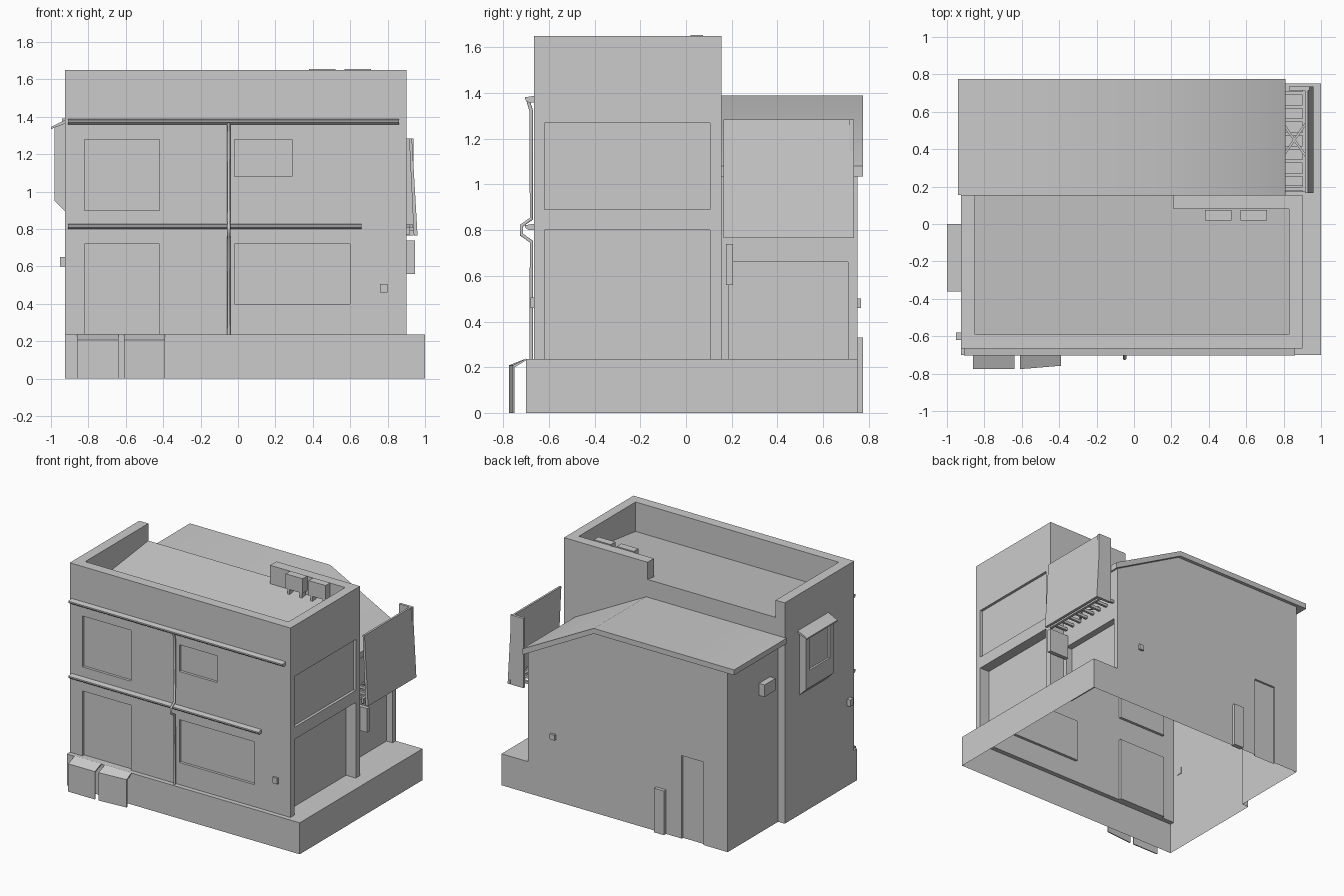
import bpy, bmesh
from mathutils import Vector

if "Cube" in bpy.data.objects:
    bpy.data.objects.remove(bpy.data.objects["Cube"])

grey = bpy.data.materials.new("plain_grey")
grey.use_nodes = True
COLOUR = (0.6, 0.6, 0.6, 1)
grey.diffuse_color = COLOUR
grey.node_tree.nodes["Principled BSDF"].inputs["Base Color"].default_value = COLOUR


def prism(name, outline, axis, a, b):
    """Extrude a 2D outline along an axis from a to b."""
    place = {"x": lambda p, t: (t, p[0], p[1]),
             "y": lambda p, t: (p[0], t, p[1]),
             "z": lambda p, t: (p[0], p[1], t)}[axis]
    bm = bmesh.new()
    low = [bm.verts.new(place(p, a)) for p in outline]
    high = [bm.verts.new(place(p, b)) for p in outline]
    bm.faces.new(low)
    bm.faces.new(high)
    n = len(outline)
    for i in range(n):
        j = (i + 1) % n
        bm.faces.new((low[i], low[j], high[j], high[i]))
    bmesh.ops.recalc_face_normals(bm, faces=bm.faces)
    mesh = bpy.data.meshes.new(name)
    bm.to_mesh(mesh)
    bm.free()
    mesh.materials.append(grey)
    obj = bpy.data.objects.new(name, mesh)
    bpy.context.collection.objects.link(obj)
    return obj


def box(name, x, y, z):
    return prism(name, [(x[0], y[0]), (x[1], y[0]), (x[1], y[1]), (x[0], y[1])], "z", *z)


def combine(target, tool, operation):
    """Apply a boolean and remove the tool."""
    mod = target.modifiers.new("bool", "BOOLEAN")
    mod.operation = operation
    mod.solver = "EXACT"
    mod.object = tool
    bpy.context.view_layer.objects.active = target
    bpy.ops.object.modifier_apply(modifier=mod.name)
    bpy.data.objects.remove(tool)


def cut(target, x, y, z):
    combine(target, box("cutter", x, y, z), "DIFFERENCE")


# Front block with roof terrace, windows and side recess
FRONT = -0.665
house = box("house_walls", (-0.925, 0.9), (FRONT, 0.155), (0, 1.65))


def floor_z(y):
    return 1.43 + 0.123 * (y + 0.59)


for x0, x1, y0, y1 in [(-0.85, 0.83, -0.59, 0.08), (-0.85, 0.21, 0.0, 0.3)]:
    trough = prism("cutter", [(y0, floor_z(y0)), (y1, floor_z(y1)), (y1, 1.8), (y0, 1.8)],
                   "x", x0, x1)
    combine(house, trough, "DIFFERENCE")
for x, z in [((-0.82, -0.42), (0.9, 1.28)), ((-0.02, 0.29), (1.08, 1.28)),
             ((-0.82, -0.42), (0.235, 0.72)), ((-0.02, 0.6), (0.4, 0.72))]:
    cut(house, x, (-0.8, FRONT + 0.02), z)
cut(house, (0.88, 1.1), (-0.62, 0.105), (0.89, 1.27))
cut(house, (0.82, 1.1), (-0.62, 0.105), (0.2, 0.8))

# Rear block with side recess and back door
rear = prism("rear_walls", [(-0.87, 0), (0.78, 0), (0.78, 1.07), (0.22, 1.36), (-0.87, 1.36)],
             "y", 0.1, 0.75)
cut(rear, (0.73, 1.0), (0.185, 0.71), (0.2, 0.66))
cut(rear, (-0.67, -0.49), (0.735, 0.9), (-0.1, 0.62))

# Plinth
plinth = prism("plinth", [(-0.925, -0.7), (1, -0.7), (1, 0.75), (0.7, 0.75), (0.7, 0.0),
                          (0.5, -0.6), (-0.925, -0.6)], "z", 0, 0.235)
combine(house, rear, "UNION")
combine(house, plinth, "UNION")

# Leave the shell open underneath
bm = bmesh.new()
bm.from_mesh(house.data)
under = [f for f in bm.faces if all(v.co.z < 0.001 for v in f.verts)]
bmesh.ops.delete(bm, geom=under, context="FACES")
bm.to_mesh(house.data)
bm.free()
house.data.materials.clear()
house.data.materials.append(grey)

# Rear roof, softly shaded over the ridge
roof = prism("rear_roof", [(-0.94, 1.39), (0.22, 1.39), (0.81, 1.08), (0.81, 1.035),
                           (0.22, 1.35), (-0.94, 1.35)], "y", 0.156, 0.775)
bpy.ops.object.select_all(action="DESELECT")
roof.select_set(True)
bpy.context.view_layer.objects.active = roof
bpy.ops.object.shade_smooth_by_angle()

# Gutters
for name, z, x1 in [("upper_gutter", 1.36, 0.86), ("lower_gutter", 0.8, 0.66)]:
    prism(name, [(FRONT, z), (-0.69, z), (-0.704, z + 0.012), (-0.704, z + 0.022),
                 (FRONT, z + 0.028)], "x", -0.91, x1)

# Downspout
curve = bpy.data.curves.new("downspout", "CURVE")
curve.dimensions = "3D"
curve.bevel_depth = 0.009
curve.bevel_resolution = 1
curve.use_fill_caps = True
path = [(-0.677, 0.235), (-0.677, 0.75), (-0.72, 0.78), (-0.72, 0.82), (-0.677, 0.85),
        (-0.677, 1.32), (-0.692, 1.37)]
spline = curve.splines.new("POLY")
spline.points.add(len(path) - 1)
for point, (y, z) in zip(spline.points, path):
    point.co = (-0.05, y, z, 1)
curve.materials.append(grey)
bpy.context.collection.objects.link(bpy.data.objects.new("downspout", curve))

# Ramp plates in front of the plinth
for i, (x0, x1, skew) in enumerate([(-0.86, -0.64, 0), (-0.61, -0.39, 0.018)]):
    ramp = prism(f"ramp_{i + 1}", [(-0.776, 0), (-0.768, 0), (-0.768, 0.2), (-0.7, 0.23),
                                   (-0.7, 0.238), (-0.776, 0.208)], "x", x0, x1)
    for v in ramp.data.vertices:
        if v.co.x > x1 - 0.01 and v.co.y < -0.72:
            v.co.y += skew

# Bay window with hood on the right side wall
bay = prism("bay_window", [(-0.92, 1.37), (-0.98, 1.345), (-0.98, 0.95), (-0.92, 0.89)],
            "y", -0.34, -0.02)
cut(bay, (-1.1, -0.965), (-0.3, -0.06), (1.08, 1.32))
prism("bay_hood", [(-0.92, 1.385), (-1.0, 1.345), (-1.0, 1.335), (-0.92, 1.365)],
      "y", -0.36, 0.0)

# Small wall boxes and vents
for name, x, y, z in [
        ("front_meter", (0.76, 0.8), (-0.68, -0.66), (0.46, 0.505)),
        ("side_vent", (-0.952, -0.92), (-0.62, -0.58), (0.6, 0.65)),
        ("rear_side_vent", (-0.915, -0.86), (0.25, 0.38), (1.03, 1.12)),
        ("back_meter", (0.55, 0.59), (0.745, 0.767), (0.46, 0.5)),
        ("back_cabinet", (-0.36, -0.28), (0.74, 0.775), (0, 0.33)),
        ("balcony_box", (0.78, 0.945), (0.175, 0.205), (0.56, 0.74))]:
    box(name, x, y, z)

# Terrace units with small feet
for i, x in enumerate((0.38, 0.57)):
    box(f"terrace_unit_{i + 1}", (x, x + 0.14), (0.02, 0.075), (1.545, 1.655))
    for dx in (0.01, 0.11):
        box(f"unit_foot_{i + 1}", (x + dx, x + dx + 0.02), (0.025, 0.07), (1.5, 1.55))

# Balcony screen, end panel and open deck
prism("balcony_screen", [(0.915, 1.285), (0.93, 1.285), (0.96, 0.765), (0.94, 0.765)],
      "y", 0.165, 0.735)
box("balcony_end_panel", (0.83, 0.938), (0.715, 0.735), (0.765, 1.285))
for i in range(8):
    y = 0.18 + i * 0.073
    box("deck_slat", (0.77, 0.94), (y, y + 0.018), (0.79, 0.81))
for y0, y1 in [(0.35, 0.55), (0.55, 0.35)]:
    prism("deck_brace", [(0.78, y0), (0.795, y0), (0.935, y1), (0.92, y1)], "z", 0.81, 0.825)
box("deck_rail", (0.9, 0.92), (0.17, 0.73), (0.77, 0.81))
